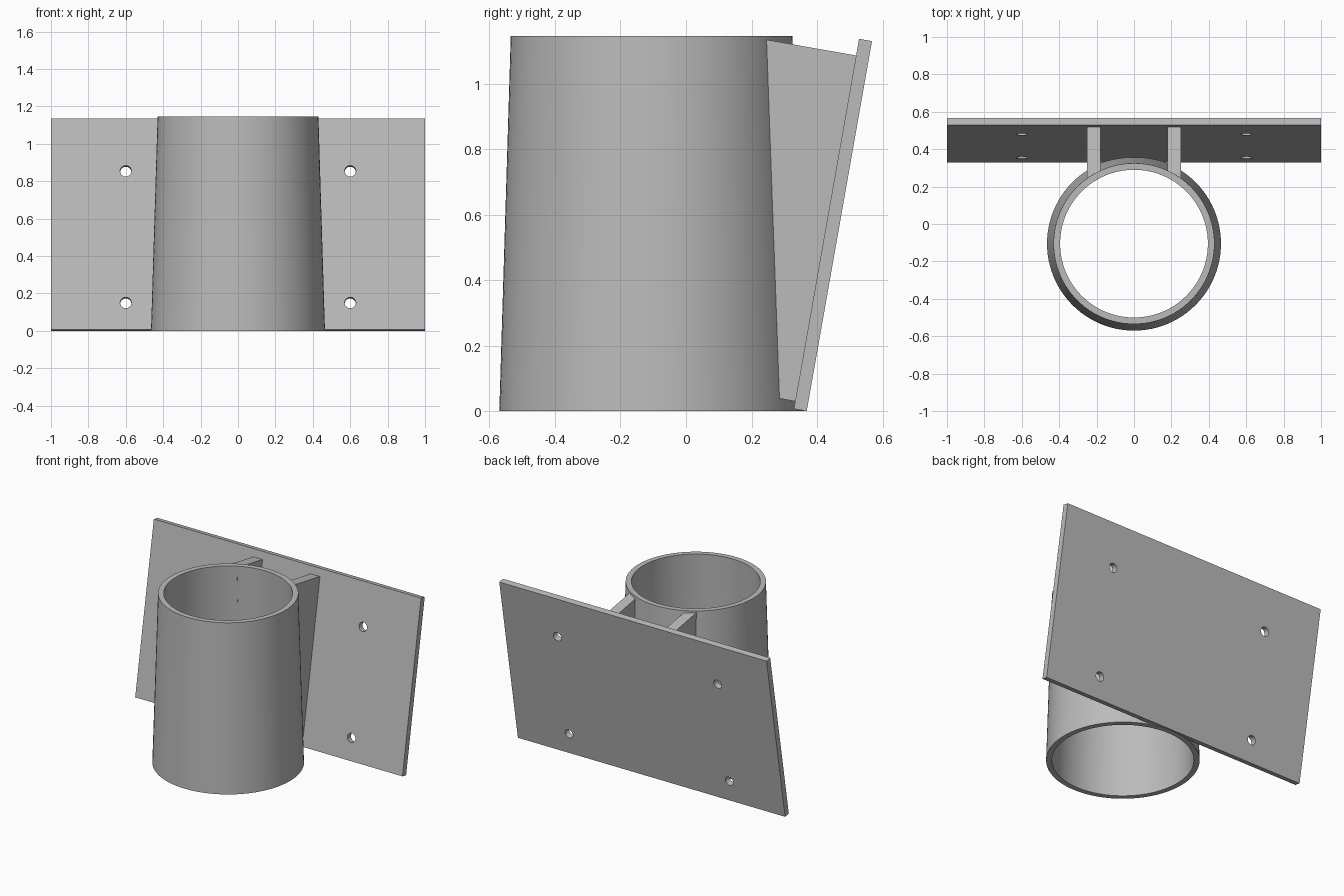
import bpy, bmesh, math
from mathutils import Matrix, Vector

cube = bpy.data.objects.get("Cube")
if cube:
    bpy.data.objects.remove(cube, do_unlink=True)

TILT = math.radians(-10)
SEGMENTS = 96

grey = bpy.data.materials.new("plain grey")
grey.use_nodes = True
colour = (0.5, 0.5, 0.5, 1)
grey.diffuse_color = colour
grey.node_tree.nodes["Principled BSDF"].inputs["Base Color"].default_value = colour


def finish(name, bm):
    bmesh.ops.recalc_face_normals(bm, faces=bm.faces)
    mesh = bpy.data.meshes.new(name)
    bm.to_mesh(mesh)
    bm.free()
    mesh.materials.append(grey)
    obj = bpy.data.objects.new(name, mesh)
    bpy.context.collection.objects.link(obj)
    return obj


def smooth(obj):
    bpy.ops.object.select_all(action='DESELECT')
    obj.select_set(True)
    bpy.context.view_layer.objects.active = obj
    bpy.ops.object.shade_smooth_by_angle(angle=math.radians(30))


# Tapered open tube: closed wall profile spun round its axis
bm = bmesh.new()
wall = [(0.465, 0), (0.43, 1.145), (0.395, 1.145), (0.43, 0)]
verts = [bm.verts.new((r, 0, z)) for r, z in wall]
edges = [bm.edges.new((verts[i], verts[i - 1])) for i in range(len(verts))]
bmesh.ops.spin(bm, geom=verts + edges, cent=(0, 0, 0), axis=(0, 0, 1),
               angle=math.tau, steps=SEGMENTS, use_duplicate=False)
bmesh.ops.remove_doubles(bm, verts=bm.verts, dist=0.0001)
tube = finish("tapered_tube", bm)
tube.location.y = -0.105
smooth(tube)

# Leaning back plate
bm = bmesh.new()
bmesh.ops.create_cube(bm, size=1, matrix=Matrix.Diagonal((2, 0.04, 1.147, 1)))
plate = finish("back_plate", bm)
plate.location = (0, 0.4485, 0.5685)
plate.rotation_euler.x = TILT

# Four screw holes bored square to the plate
bm = bmesh.new()
for x in (-0.6, 0.6):
    for z in (-0.428, 0.287):
        place = Matrix.Translation((x, 0, z)) @ Matrix.Rotation(math.pi / 2, 4, 'X')
        bmesh.ops.create_cone(bm, cap_ends=True, segments=32, radius1=0.03,
                              radius2=0.03, depth=0.2, matrix=place)
cutter = finish("hole_cutter", bm)
cutter.location = plate.location
cutter.rotation_euler = plate.rotation_euler
cutter.hide_render = True
bore = plate.modifiers.new("screw_holes", 'BOOLEAN')
bore.operation = 'DIFFERENCE'
bore.solver = 'EXACT'
bore.object = cutter
bpy.ops.object.select_all(action='DESELECT')
bpy.context.view_layer.objects.active = plate
plate.select_set(True)
bpy.ops.object.modifier_apply(modifier=bore.name)
bpy.data.objects.remove(cutter, do_unlink=True)
smooth(plate)

# Two wedge ribs joining the tube to the plate
profile = [(0.246, 1.134), (0.53, 1.084), (0.345, 0.028), (0.285, 0.039)]
for side, name in ((1, "left_rib"), (-1, "right_rib")):
    bm = bmesh.new()
    face = bm.faces.new([bm.verts.new((side * 0.18, y, z)) for y, z in profile])
    out = bmesh.ops.extrude_face_region(bm, geom=[face])
    moved = [v for v in out["geom"] if isinstance(v, bmesh.types.BMVert)]
    bmesh.ops.translate(bm, verts=moved, vec=Vector((side * 0.07, 0, 0)))
    if not any(len(f.verts) == 4 and all(abs(v.co.x) < 0.19 for v in f.verts) for f in bm.faces):
        bm.faces.new([v for v in bm.verts if abs(v.co.x) < 0.19])
    finish(name, bm)
